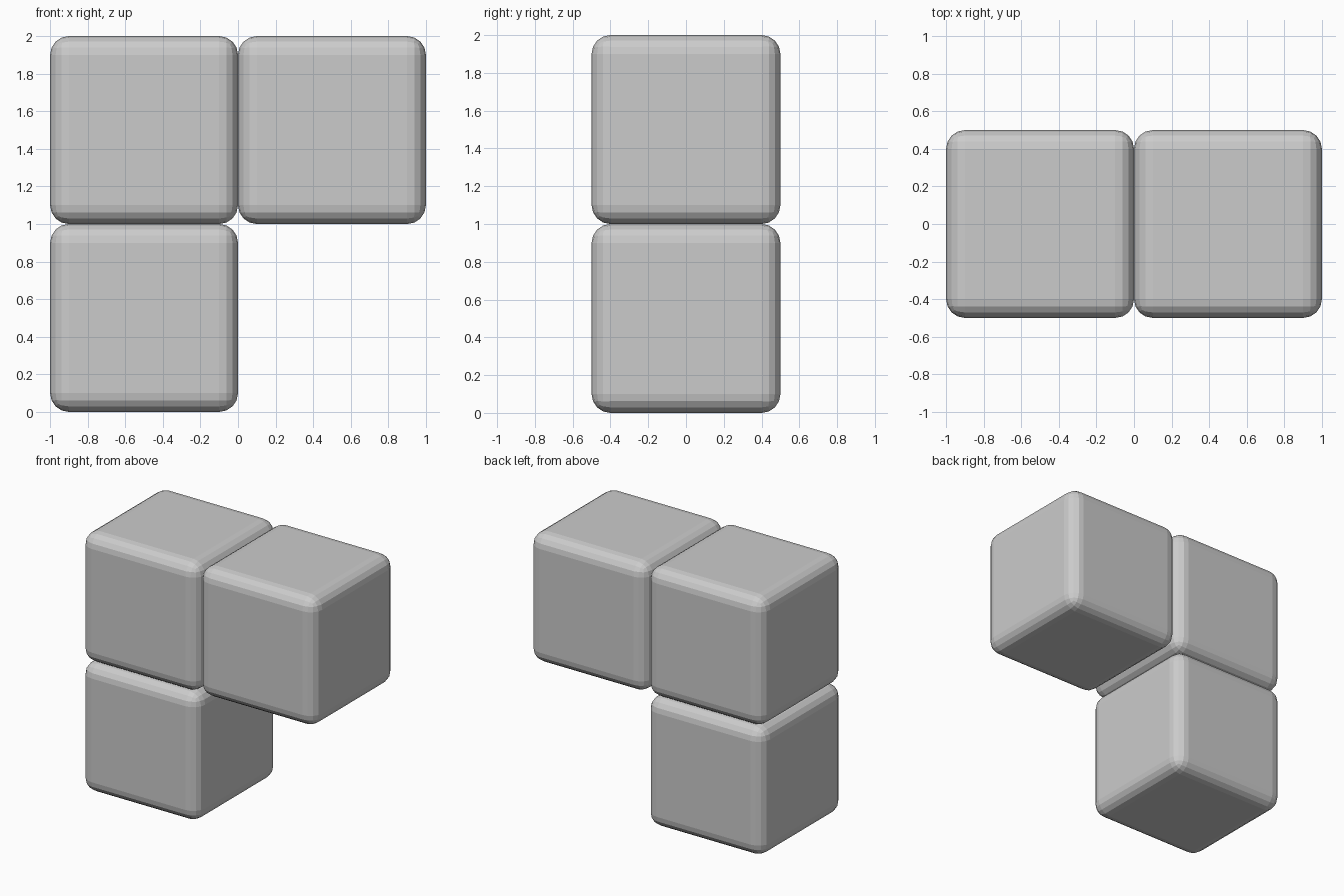
import bpy

if "Cube" in bpy.data.objects:
    bpy.data.objects.remove(bpy.data.objects["Cube"])

# Rounded unit cubes stacked in an L
def rounded_block(name, x, z):
    bpy.ops.mesh.primitive_cube_add(size=1, location=(x, 0, z))
    block = bpy.context.object
    block.name = name
    bevel = block.modifiers.new("rounded_edges", 'BEVEL')
    bevel.width = 0.1
    bevel.segments = 4
    return block

for name, x, z in (("lower_block", -0.5, 0.5),
                   ("upper_left_block", -0.5, 1.5),
                   ("upper_right_block", 0.5, 1.5)):
    rounded_block(name, x, z)
